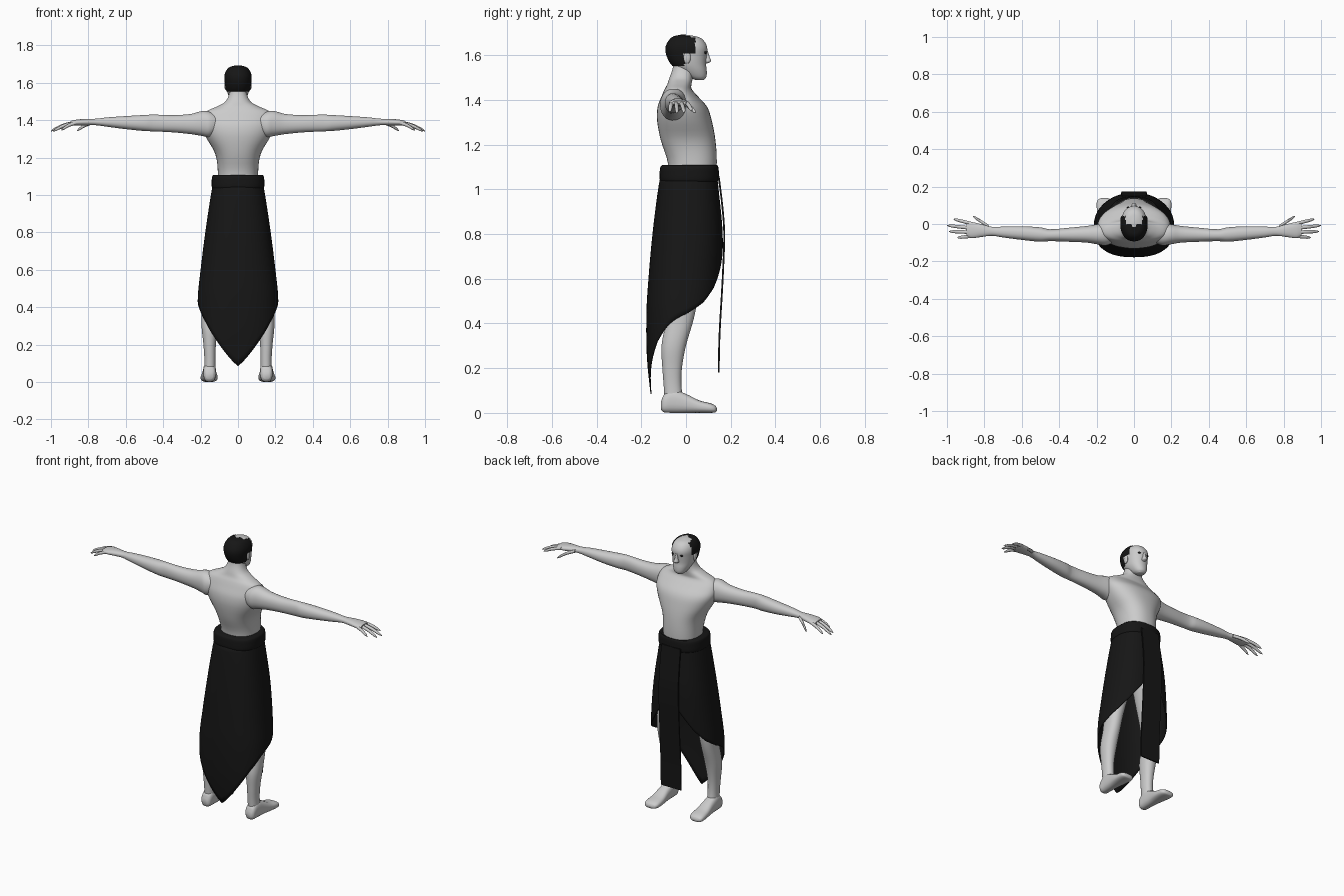
import bpy, bmesh
from math import sin, cos, pi

if "Cube" in bpy.data.objects:
    bpy.data.objects.remove(bpy.data.objects["Cube"])

black = bpy.data.materials.new("black")
black.diffuse_color = (0.008, 0.008, 0.008, 1)
black.use_nodes = True
black.node_tree.nodes["Principled BSDF"].inputs["Base Color"].default_value = black.diffuse_color


def smooth_rows(rows, k=4):
    """Hermite interpolation between stations (first value is position)."""
    def slope(i):
        a, b = rows[max(i - 1, 0)], rows[min(i + 1, len(rows) - 1)]
        return [(q - p) / (b[0] - a[0]) for p, q in zip(a, b)]
    out = []
    for i in range(len(rows) - 1):
        a, b, ma, mb = rows[i], rows[i + 1], slope(i), slope(i + 1)
        h = b[0] - a[0]
        for j in range(k):
            s = j / k
            w = (2*s**3 - 3*s*s + 1, (s**3 - 2*s*s + s) * h, 3*s*s - 2*s**3, (s**3 - s*s) * h)
            row = [w[0]*p + w[1]*m + w[2]*q + w[3]*n for p, m, q, n in zip(a, ma, b, mb)]
            row[0] = a[0] + s * h
            out.append(row)
    return out + [list(rows[-1])]


def spow(v, e):
    return (abs(v) ** e) * (1 if v >= 0 else -1)


def finish(name, bm, mat=None, mirror=False, thick=0):
    bmesh.ops.recalc_face_normals(bm, faces=bm.faces)
    me = bpy.data.meshes.new(name)
    bm.to_mesh(me)
    bm.free()
    ob = bpy.data.objects.new(name, me)
    bpy.context.collection.objects.link(ob)
    if mat:
        me.materials.append(mat)
    if mirror:
        m = ob.modifiers.new("mirror", 'MIRROR')
        m.use_mirror_merge = False
    if thick:
        ob.modifiers.new("thickness", 'SOLIDIFY').thickness = thick
    bpy.context.view_layer.objects.active = ob
    ob.select_set(True)
    bpy.ops.object.shade_smooth_by_angle(angle=0.8)
    ob.select_set(False)
    return ob


def loft(name, axis, rows, n=28, power=2.2, mat=None, mirror=False, keep=None):
    """Rings along an axis; each station is (t, u0, u1, v0, v1)."""
    bm = bmesh.new()
    rings = []
    for t, u0, u1, v0, v1 in smooth_rows(rows):
        ring = []
        for i in range(n):
            a = 2 * pi * (i + 0.5) / n
            u = (u0 + u1) / 2 + (u1 - u0) / 2 * spow(cos(a), 2 / power)
            v = (v0 + v1) / 2 + (v1 - v0) / 2 * spow(sin(a), 2 / power)
            ring.append(bm.verts.new({'x': (t, u, v), 'y': (u, t, v), 'z': (u, v, t)}[axis]))
        rings.append(ring)
    for r, s in zip(rings, rings[1:]):
        for i in range(n):
            j = (i + 1) % n
            bm.faces.new((r[i], r[j], s[j], s[i]))
    bm.faces.new(rings[0])
    bm.faces.new(rings[-1])
    if keep:
        bad = [f for f in bm.faces if not keep(f.calc_center_median())]
        bmesh.ops.delete(bm, geom=bad, context='FACES')
    return finish(name, bm, mat, mirror)


def ball(name, loc, scale, mat=None):
    bm = bmesh.new()
    bmesh.ops.create_uvsphere(bm, u_segments=14, v_segments=8, radius=1)
    for v in bm.verts:
        v.co = [c * s + l for c, s, l in zip(v.co, scale, loc)]
    finish(name, bm, mat, True)


# Torso and neck
torso = [(1.0, .11, -.08, .13), (1.12, .108, -.082, .138), (1.22, .122, -.113, .132),
         (1.31, .172, -.13, .115), (1.37, .195, -.127, .094), (1.42, .19, -.108, .05),
         (1.45, .165, -.095, .025), (1.472, .115, -.083, .025), (1.497, .07, -.075, .03),
         (1.54, .048, -.06, .035), (1.58, .045, -.055, .035)]
loft("torso", 'z', [(z, -w, w, a, b) for z, w, a, b in torso], 40, 2.3)

# Head, nose, ears and eyes
head = [(1.49, .022, .04, .08), (1.502, .035, .01, .091), (1.53, .05, -.03, .093),
        (1.56, .06, -.063, .09), (1.60, .066, -.083, .093), (1.635, .068, -.087, .095),
        (1.665, .058, -.073, .08), (1.682, .038, -.05, .055), (1.69, .008, -.012, .015)]
loft("head", 'z', [(z, -w, w, a, b) for z, w, a, b in head], 36)
loft("nose", 'z', [(1.563, -.008, .008, .08, .095), (1.572, -.015, .015, .075, .112),
                   (1.59, -.01, .01, .075, .107), (1.625, -.006, .006, .075, .096)], 12)
ball("ear", (.066, .005, 1.59), (.007, .016, .028))
ball("eye", (.03, .086, 1.612), (.009, .007, .006), black)


# Receding hair: shell around the back and sides of the head
def hairline(p):
    if p.z < 1.555:
        return False
    if abs(p.x) < .045 and p.z > 1.60:
        return p.y < 0
    return p.y < (.042 if p.z > 1.612 else -.008)


e = .005
loft("hair", 'z', [(z + (e if z > 1.68 else 0) * .6, -w - e, w + e, a - e, b + e)
                   for z, w, a, b in head], 60, mat=black, keep=hairline)

# Arms with palms
loft("arm", 'x', [(.09, -.09, -.01, 1.35, 1.42), (.15, -.115, .005, 1.31, 1.445),
                  (.19, -.11, .0, 1.315, 1.45), (.25, -.10, -.01, 1.325, 1.434),
                  (.35, -.095, -.02, 1.335, 1.427), (.45, -.092, -.028, 1.34, 1.43),
                  (.5, -.095, -.018, 1.342, 1.428), (.6, -.085, -.012, 1.352, 1.422),
                  (.7, -.072, -.014, 1.365, 1.415), (.76, -.063, -.015, 1.373, 1.408),
                  (.82, -.07, .0, 1.372, 1.407), (.87, -.075, .01, 1.372, 1.402),
                  (.895, -.062, .0, 1.377, 1.396)], 28, mirror=True)

# Fingers and thumb: (name, base x/y, tip x/y)
for name, bx, by, tx, ty, zt in [("index_finger", .86, .0, .965, .026, 1.352),
                                 ("middle_finger", .87, -.022, 1.0, -.008, 1.342),
                                 ("ring_finger", .87, -.044, .99, -.04, 1.34),
                                 ("little_finger", .86, -.064, .945, -.073, 1.347),
                                 ("thumb", .775, -.015, .862, .042, 1.343)]:
    rows = []
    for s, r in [(0, .010), (.5, .0095), (.85, .0075), (1, .002)]:
        y, z = by + (ty - by) * s, 1.388 + (zt - 1.388) * s ** 1.5
        rows.append((bx + (tx - bx) * s, y - r, y + r, z - r, z + r))
    loft(name, 'x', rows, 10, 2, mirror=True)

# Legs and feet
loft("leg", 'z', [(.04, .12, .182, -.095, -.01), (.12, .12, .18, -.1, -.02),
                  (.2, .118, .185, -.106, -.018), (.3, .108, .195, -.11, .0),
                  (.42, .105, .192, -.088, .035), (.5, .095, .192, -.085, .05),
                  (.7, .05, .168, -.095, .075), (.9, .01, .14, -.1, .09),
                  (1.0, .005, .11, -.09, .09)], 24, mirror=True)
loft("foot", 'y', [(-.112, .135, .17, .015, .05), (-.1, .122, .182, .003, .08),
                   (-.06, .118, .186, 0, .105), (0, .116, .19, 0, .085),
                   (.06, .11, .197, 0, .056), (.11, .11, .2, 0, .043),
                   (.132, .122, .192, .003, .032), (.138, .14, .175, .01, .022)],
     20, 2.6, mirror=True)

# Belt roll
loft("belt", 'z', [(1.03, -.132, .132, -.108, .135), (1.04, -.14, .14, -.117, .145),
                   (1.075, -.141, .141, -.118, .147), (1.1, -.138, .138, -.115, .145),
                   (1.108, -.13, .13, -.108, .14)], 40, 2.5, mat=black)

# Wrap skirt: long point at the back, hem rising to the front
shape = smooth_rows([(.05, .2, -.155, .12), (.25, .213, -.175, .13), (.45, .215, -.177, .145),
                     (.6, .2, -.168, .16), (.8, .175, -.15, .164), (1.0, .145, -.125, .146),
                     (1.07, .132, -.112, .138)], 6)
hem = [(0, .085), (24, .2), (50, .32), (72, .395), (90, .435), (120, .495), (140, .56),
       (160, .65), (180, .75)]


def lerp(table, t):
    for a, b in zip(table, table[1:]):
        if t <= b[0]:
            s = (t - a[0]) / (b[0] - a[0])
            return [p + (q - p) * s for p, q in zip(a, b)][1:]
    return table[-1][1:]


bm = bmesh.new()
cols = []
for i in range(72):
    deg = i * 5
    low = lerp(hem, min(deg, 360 - deg))[0]
    col = []
    for j in range(25):
        z = low + (1.06 - low) * j / 24
        w, back, front = lerp(shape, z)
        c, s = cos(deg * pi / 180), sin(deg * pi / 180)
        mid, half = (front + back) / 2, (front - back) / 2
        col.append(bm.verts.new((w * spow(s, .83), mid - half * spow(c, .83), z)))
    cols.append(col)
for i in range(72):
    a, b = cols[i], cols[(i + 1) % 72]
    for j in range(24):
        bm.faces.new((a[j], b[j], b[j + 1], a[j + 1]))
finish("skirt", bm, black, thick=.005)

# Hanging front strip
loft("front_strip", 'z', [(z, -w, w, y - .004, y + .004) for z, w, y in
                          [(.18, .07, .146), (.35, .07, .15), (.6, .069, .164), (.8, .068, .171),
                           (.92, .067, .163), (1.06, .066, .146)]], 4, 60, mat=black)
